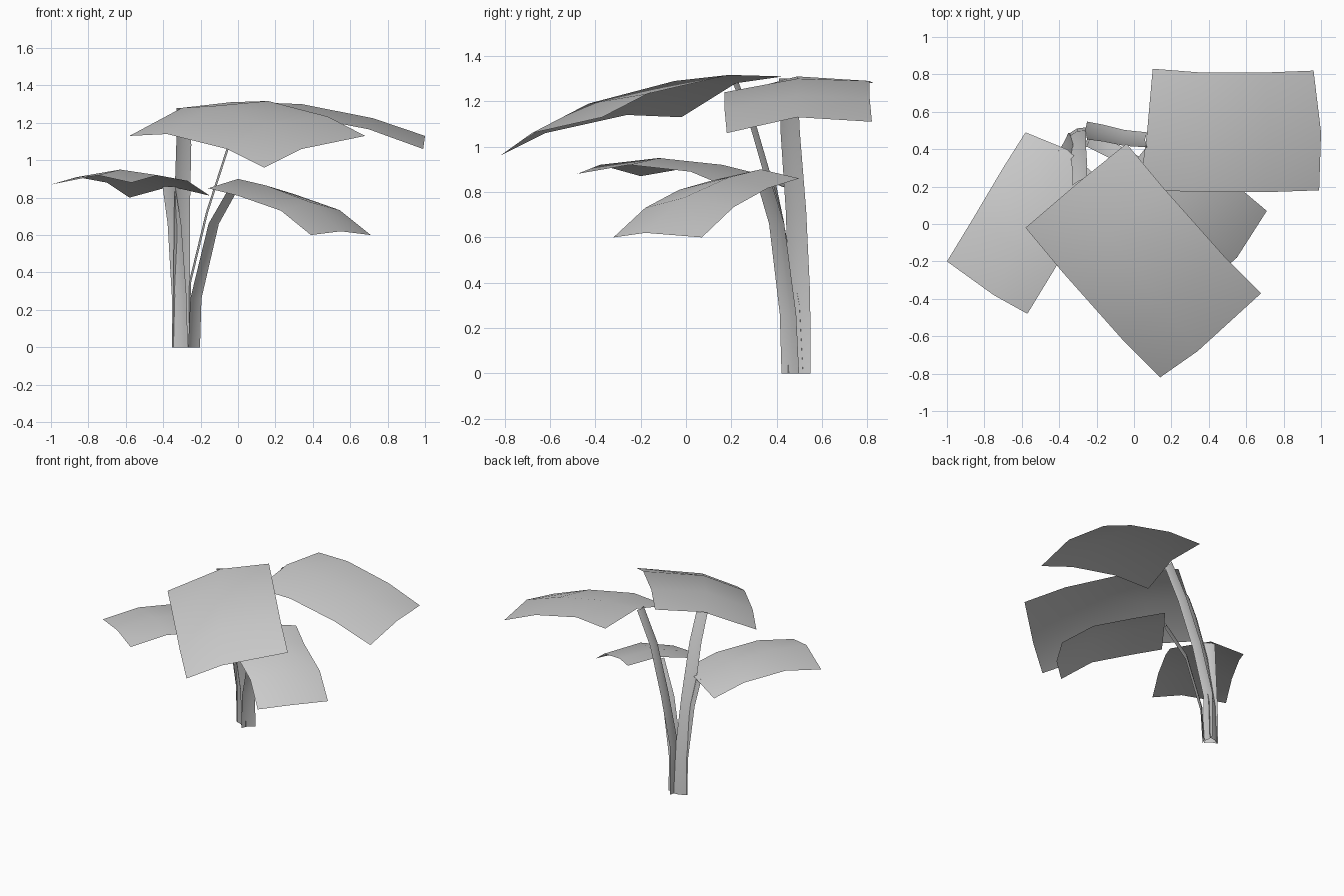
import bpy
import bmesh
from mathutils import Vector

cube = bpy.data.objects.get("Cube")
if cube:
    bpy.data.objects.remove(cube, do_unlink=True)

GREY = (0.6, 0.6, 0.6, 1.0)
mat = bpy.data.materials.new("plain_grey")
mat.use_nodes = True
mat.diffuse_color = GREY
mat.node_tree.nodes["Principled BSDF"].inputs["Base Color"].default_value = GREY


def sheet(name, rows, facing):
    """Skin rows of points into a smooth sheet whose faces look towards 'facing'."""
    bm = bmesh.new()
    grid = [[bm.verts.new(p) for p in row] for row in rows]
    for r0, r1 in zip(grid, grid[1:]):
        for i in range(len(r0) - 1):
            bm.faces.new((r0[i], r0[i + 1], r1[i + 1], r1[i]))
    bm.normal_update()
    if sum(f.normal.dot(facing) for f in bm.faces) < 0:
        bmesh.ops.reverse_faces(bm, faces=bm.faces[:])
    for f in bm.faces:
        f.smooth = True
    mesh = bpy.data.meshes.new(name)
    bm.to_mesh(mesh)
    bm.free()
    mesh.materials.append(mat)
    obj = bpy.data.objects.new(name, mesh)
    bpy.context.collection.objects.link(obj)
    return obj


def leaf(name, edge, ridge, span_base, span_tip):
    """Arched leaf: one edge rail, a middle ridge, and the span to the other edge."""
    rows = []
    for i, (e, m) in enumerate(zip(edge, ridge)):
        span = Vector(span_base).lerp(Vector(span_tip), i / (len(edge) - 1))
        rows.append([Vector(e), Vector(m), Vector(e) + span])
    sheet(name, rows, Vector((0, 0, 1)))


def stem(name, path, across, w_base=0.05, w_top=0.04, bulge=0.012):
    """Slightly arched, tapering ribbon that follows a path up to its leaf."""
    side = Vector(across).normalized()
    pts = [Vector(p) for p in path]
    out = pts[-1] - pts[0]
    out.z = 0
    out = (out - side * out.dot(side)).normalized()
    rows = []
    for i, p in enumerate(pts):
        w = w_base + (w_top - w_base) * i / (len(pts) - 1)
        rows.append([p - side * w, p - out * bulge, p + side * w])
    sheet(name, rows, -out)


# Leaves, each from stem end to tip
leaf("left_leaf",
     [(0.03, 0.19, 1.23), (0.32, 0.17, 1.24), (0.70, 0.17, 1.165), (0.99, 0.18, 1.06)],
     [(0.07, 0.49, 1.31), (0.34, 0.49, 1.30), (0.72, 0.49, 1.225), (1.00, 0.49, 1.13)],
     (0.07, 0.64, 0.05), (-0.03, 0.64, 0.05))
leaf("front_leaf",
     [(-0.58, -0.02, 1.13), (-0.38, -0.26, 1.14), (-0.06, -0.62, 1.06), (0.14, -0.82, 0.96)],
     [(-0.30, 0.22, 1.28), (-0.13, -0.05, 1.29), (0.15, -0.43, 1.19), (0.34, -0.68, 1.06)],
     (0.54, 0.45, 0.18), (0.54, 0.45, 0.17))
leaf("right_leaf",
     [(-0.58, 0.49, 0.80), (-0.70, 0.30, 0.88), (-0.86, 0.03, 0.91), (-1.00, -0.20, 0.87)],
     [(-0.36, 0.40, 0.86), (-0.48, 0.16, 0.92), (-0.63, -0.12, 0.95), (-0.75, -0.38, 0.92)],
     (0.43, -0.28, 0.01), (0.43, -0.28, 0.01))
leaf("low_front_leaf",
     [(-0.16, 0.11, 0.85), (0.00, -0.03, 0.81), (0.23, -0.18, 0.73), (0.39, -0.32, 0.60)],
     [(0.00, 0.33, 0.90), (0.15, 0.19, 0.865), (0.39, -0.01, 0.775), (0.55, -0.18, 0.62)],
     (0.30, 0.39, 0.01), (0.32, 0.39, 0.0))

# Stems, rising together from the ground and bending out to their leaves
stem("left_stem",
     [(-0.25, 0.50, 0), (-0.25, 0.50, 0.35), (-0.16, 0.485, 0.72),
      (-0.05, 0.46, 1.06), (0.07, 0.45, 1.30)], (0, 1, 0))
stem("front_stem",
     [(-0.30, 0.50, 0), (-0.30, 0.485, 0.30), (-0.30, 0.41, 0.70),
      (-0.29, 0.30, 1.08), (-0.29, 0.22, 1.28)], (0.1, 0.035, 0))
stem("right_stem",
     [(-0.31, 0.46, 0), (-0.315, 0.455, 0.28), (-0.34, 0.41, 0.66),
      (-0.37, 0.37, 0.86)], (0.43, -0.28, 0))
stem("low_front_stem",
     [(-0.235, 0.46, 0), (-0.225, 0.45, 0.26), (-0.13, 0.40, 0.66),
      (0.00, 0.33, 0.89)], (0.32, 0.39, 0))
